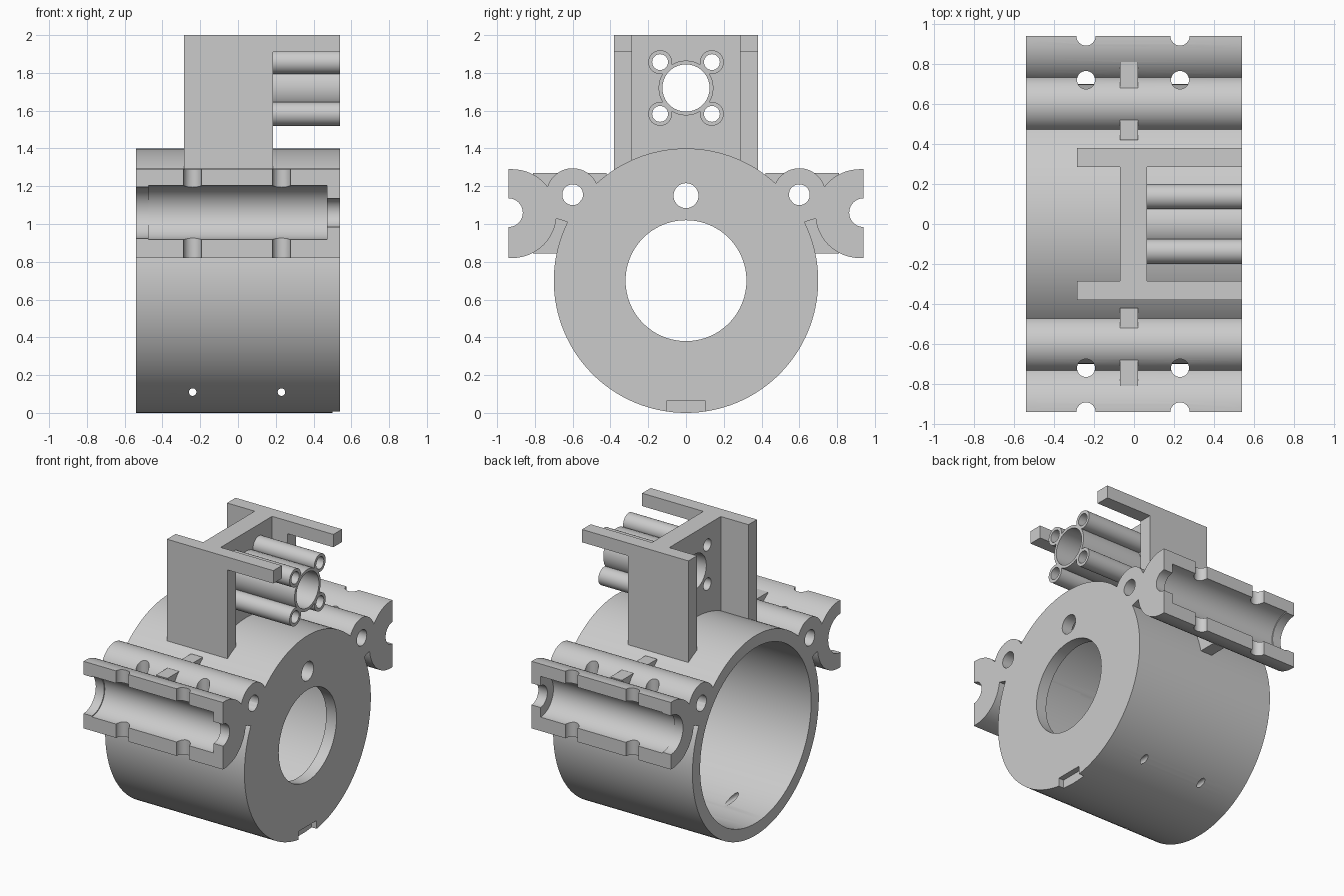
import bpy, bmesh, math
from mathutils import Matrix, Vector

if "Cube" in bpy.data.objects:
    bpy.data.objects.remove(bpy.data.objects["Cube"], do_unlink=True)

grey = bpy.data.materials.new("plain_grey")
grey.use_nodes = True
COLOUR = (0.6, 0.6, 0.6, 1)
grey.diffuse_color = COLOUR
grey.node_tree.nodes["Principled BSDF"].inputs["Base Color"].default_value = COLOUR

HALF = 0.54          # half length along x
AXIS_Z = 0.70        # barrel axis height
HOLE_X = (-0.24, 0.23)


def add(name, bm):
    bmesh.ops.recalc_face_normals(bm, faces=bm.faces)
    mesh = bpy.data.meshes.new(name)
    bm.to_mesh(mesh)
    bm.free()
    obj = bpy.data.objects.new(name, mesh)
    bpy.context.collection.objects.link(obj)
    return obj


def cyl(name, axis, centre, r, lo, hi, seg=48):
    """Cylinder along an axis; centre holds the two other coordinates."""
    bm = bmesh.new()
    bmesh.ops.create_cone(bm, cap_ends=True, segments=seg, radius1=r, radius2=r, depth=hi - lo)
    mid, (a, b) = (lo + hi) / 2, centre
    if axis == "x":
        m = Matrix.Translation((mid, a, b)) @ Matrix.Rotation(math.pi / 2, 4, "Y")
    elif axis == "y":
        m = Matrix.Translation((a, mid, b)) @ Matrix.Rotation(math.pi / 2, 4, "X")
    else:
        m = Matrix.Translation((a, b, mid))
    bm.transform(m)
    return add(name, bm)


def prism(name, axis, pts, lo, hi):
    """Outline extruded along x (points y,z) or y (points x,z)."""
    bm = bmesh.new()
    place = (lambda p: (lo, p[0], p[1])) if axis == "x" else (lambda p: (p[0], lo, p[1]))
    face = bm.faces.new([bm.verts.new(place(p)) for p in pts])
    out = bmesh.ops.extrude_face_region(bm, geom=[face])
    shift = Vector((hi - lo, 0, 0) if axis == "x" else (0, hi - lo, 0))
    bmesh.ops.translate(bm, vec=shift, verts=[v for v in out["geom"] if isinstance(v, bmesh.types.BMVert)])
    return add(name, bm)


def box(name, x, y, z):
    pts = [(y[0], z[0]), (y[1], z[0]), (y[1], z[1]), (y[0], z[1])]
    return prism(name, "x", pts, x[0], x[1])


def combine(obj, joins, cuts):
    """Bake unions and cuts into obj, then drop the helpers."""
    for op, tools in (("UNION", joins), ("DIFFERENCE", cuts)):
        for tool in tools:
            mod = obj.modifiers.new(op, "BOOLEAN")
            mod.operation, mod.object, mod.solver = op, tool, "EXACT"
            tool.hide_render = True
    deps = bpy.context.evaluated_depsgraph_get()
    mesh = bpy.data.meshes.new_from_object(obj.evaluated_get(deps))
    obj.modifiers.clear()
    obj.data = mesh
    for tool in joins + cuts:
        bpy.data.objects.remove(tool, do_unlink=True)


def bore():
    return cyl("bore", "x", (0, AXIS_Z), 0.615, -1, 0.46, 128)


parts = []

# Barrel with a drilled end plate
barrel = cyl("barrel", "x", (0, AXIS_Z), 0.70, -HALF, HALF, 128)
cuts = [bore(), cyl("centre_hole", "x", (0, AXIS_Z), 0.32, 0.3, 1, 96),
        box("notch", (0.5, 0.6), (-0.1, 0.1), (-0.1, 0.065))]
for dy, dz in ((0.45, 0), (-0.45, 0), (0, 0.45), (0, -0.45)):
    cuts.append(cyl("bolt_hole", "x", (dy, AXIS_Z + dz), 0.066, 0.3, 1))
for x in HOLE_X:
    cuts.append(cyl("pin_hole", "y", (x, 0.11), 0.02, -1, 1, 24))
combine(barrel, [], cuts)
parts.append(barrel)

# Side arms: half tray, rod sleeve, gusset and rib
for s, side in ((-1, "front"), (1, "back")):
    arc = [math.radians(90 + 180 * i / 32) for i in range(33)]
    outline = [(s * 0.94, 1.29)]
    outline += [(s * (0.92 + 0.235 * math.cos(a)), 1.055 + 0.235 * math.sin(a)) for a in arc]
    outline.append((s * 0.94, 0.82))
    arm = prism(side + "_arm", "x", outline, -HALF, HALF)
    gusset = [(0.625, 1.01), (0.69, 1.03), (0.76, 1.1), (0.72, 1.18), (0.6, 1.2), (0.55, 1.06)]
    joins = [cyl("sleeve", "x", (s * 0.6, 1.155), 0.14, -HALF, HALF, 64),
             prism("gusset", "x", [(s * y, z) for y, z in gusset], -HALF, HALF),
             box("rib", (-0.07, 0.02), sorted((s * 0.42, s * 0.81)), (0.845, 1.27))]
    tray = (s * 0.94, 1.06)
    cuts = [bore(),
            cyl("tray_bore", "x", tray, 0.143, -0.475, 0.47, 64),
            cyl("tray_small_end", "x", tray, 0.076, 0.4, 1),
            cyl("tray_large_end", "x", tray, 0.136, -1, -0.4, 64),
            cyl("rod_hole", "x", (s * 0.6, 1.155), 0.055, -1, 1)]
    for x in HOLE_X:
        cuts.append(cyl("edge_groove", "z", (x, s * 0.94), 0.048, 0.5, 1.5, 32))
        cuts.append(cyl("tie_hole", "z", (x, s * 0.72), 0.045, 0.7, 1.5, 32))
    combine(arm, joins, cuts)
    parts.append(arm)

# Upright frame: cross web between two L-shaped side plates
TUBES = [(dy, 1.72 + dz) for dy in (-0.137, 0.137) for dz in (-0.137, 0.137)]
web = box("frame_web", (-0.07, 0.065), (-0.3, 0.3), (1.33, 2.0))
combine(web, [], [cyl("web_hole", "x", (0, 1.72), 0.125, -1, 1, 64)]
        + [cyl("web_hole", "x", c, 0.042, -1, 1, 32) for c in TUBES])
parts.append(web)
plate = [(-0.285, 1.26), (0.185, 1.26), (0.185, 1.91), (HALF, 1.91), (HALF, 2.0), (-0.285, 2.0)]
for s, side in ((-1, "front"), (1, "back")):
    lo, hi = sorted((s * 0.285, s * 0.38))
    parts.append(prism(side + "_frame_plate", "y", plate, lo, hi))

# Tube cluster: one large tube with four small ones
cluster = cyl("tube_cluster", "x", (0, 1.72), 0.145, 0.05, HALF, 64)
combine(cluster, [cyl("small_tube", "x", c, 0.063, 0.05, HALF, 32) for c in TUBES],
        [cyl("large_bore", "x", (0, 1.72), 0.125, -1, 1, 64)]
        + [cyl("small_bore", "x", c, 0.042, -1, 1, 32) for c in TUBES])
parts.append(cluster)

# One colour, smooth curves with crisp edges
bpy.ops.object.select_all(action="DESELECT")
for obj in parts:
    obj.data.materials.clear()
    obj.data.materials.append(grey)
    for poly in obj.data.polygons:
        poly.material_index = 0
    obj.select_set(True)
bpy.context.view_layer.objects.active = parts[0]
bpy.ops.object.shade_smooth_by_angle(angle=math.radians(30))
